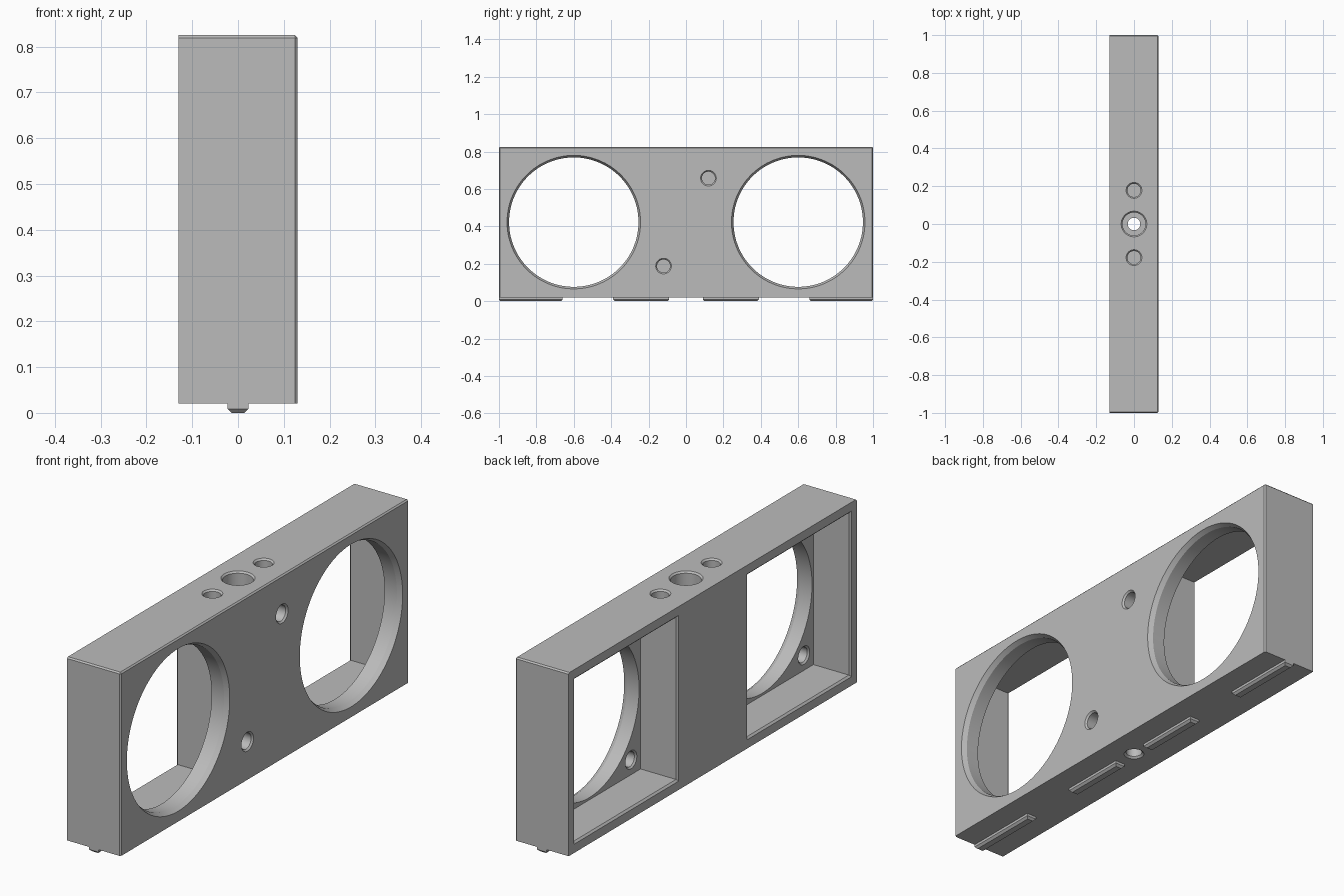
import bpy, bmesh
from math import cos, sin, pi, sqrt
from mathutils import Vector

if "Cube" in bpy.data.objects:
    bpy.data.objects.remove(bpy.data.objects["Cube"])

grey = bpy.data.materials.new("matte_grey")
grey.use_nodes = True
colour = (0.5, 0.5, 0.5, 1)
grey.diffuse_color = colour
grey.node_tree.nodes["Principled BSDF"].inputs["Base Color"].default_value = colour

HALF_X, HALF_Y, BASE, TOP = 0.13, 1.0, 0.02, 0.825
MID = (BASE + TOP) / 2
FLOOR_X = 0.05      # pocket floor
RIM = 0.007         # small chamfer on hole rims


def make_object(name, bm):
    bmesh.ops.recalc_face_normals(bm, faces=bm.faces)
    mesh = bpy.data.meshes.new(name)
    bm.to_mesh(mesh)
    bm.free()
    mesh.materials.append(grey)
    obj = bpy.data.objects.new(name, mesh)
    bpy.context.collection.objects.link(obj)
    return obj


def box(name, low, high, bevel_rule, width):
    """Box between two corners, with the edges chosen by a rule chamfered."""
    low, high = Vector(low), Vector(high)
    bm = bmesh.new()
    bmesh.ops.create_cube(bm, size=1)
    for v in bm.verts:
        v.co = (low + high) / 2 + v.co * (high - low)
    edges = [e for e in bm.edges if bevel_rule(e)]
    bmesh.ops.bevel(bm, geom=edges, offset=width, segments=1, affect='EDGES')
    return make_object(name, bm)


def cut(target, mouth, inward, profile, sides=64):
    """Subtract a lofted tool; profile is (radius, depth) from the mouth."""
    inward = Vector(inward)
    up = Vector((0, 0, 1)) if abs(inward.z) < 0.5 else Vector((1, 0, 0))
    side = inward.cross(up)
    bm = bmesh.new()
    rings = []
    for radius, depth in [(profile[0][0], -0.02)] + profile:
        ring = []
        for i in range(sides):
            a = 2 * pi * (i + 0.5) / sides
            ring.append(bm.verts.new(Vector(mouth) + inward * depth
                                     + (side * cos(a) + up * sin(a)) * radius))
        rings.append(ring)
    for a, b in zip(rings, rings[1:]):
        for i in range(sides):
            j = (i + 1) % sides
            bm.faces.new((a[i], a[j], b[j], b[i]))
    bm.faces.new(rings[0])
    bm.faces.new(rings[-1])
    tool = make_object("cutter", bm)
    tool.hide_render = True
    mod = target.modifiers.new("cut", 'BOOLEAN')
    mod.operation, mod.solver, mod.object = 'DIFFERENCE', 'EXACT', tool
    bpy.context.view_layer.objects.active = target
    bpy.ops.object.modifier_apply(modifier=mod.name)
    bpy.data.objects.remove(tool)


def rimmed(radius, depth):
    return [(radius, 0), (radius - RIM, RIM), (radius - RIM, depth)]


# Body: chamfered on the outer upright edges and round the top
def body_edge(e):
    mid = (e.verts[0].co + e.verts[1].co) / 2
    on_top, on_right = mid.z > TOP - 0.01, mid.x > HALF_X - 0.01
    on_end = abs(mid.y) > HALF_Y - 0.01
    return sum((on_top, on_right, on_end)) == 2


body = box("housing", (-HALF_X, -HALF_Y, BASE), (HALF_X, HALF_Y, TOP), body_edge, 0.006)

# Two square pockets, each with a round opening and corner holes
for y in (-0.6, 0.6):
    half = 0.36 * sqrt(2)
    lip = 0.008 * sqrt(2)
    cut(body, (-HALF_X, y, MID), (1, 0, 0),
        [(half + lip / 2, 0), (half - lip / 2, 0.008), (half - lip / 2, FLOOR_X + HALF_X)], 4)
    cut(body, (HALF_X, y, MID), (-1, 0, 0),
        [(0.357, 0), (0.346, 0.02), (0.346, 0.12)], 96)
    for dy in (-0.29, 0.29):
        for dz in (-0.29, 0.29):
            cut(body, (FLOOR_X, y + dy, MID + dz), (1, 0, 0), rimmed(0.04, 0.05), 32)

# Blind holes on the broad face and the top
for s in (-1, 1):
    cut(body, (HALF_X, 0.12 * s, MID + 0.235 * s), (-1, 0, 0), rimmed(0.042, 0.09), 40)
    cut(body, (0, 0.178 * s, TOP), (0, 0, -1), rimmed(0.042, 0.1), 40)

# Stepped vertical passage through the middle
cut(body, (0, 0, TOP), (0, 0, -1), rimmed(0.068, 0.1), 48)
cut(body, (0, 0, BASE), (0, 0, 1), [(0.041, 0), (0.033, 0.008), (0.033, 0.75)], 40)

bpy.ops.object.select_all(action='DESELECT')
body.select_set(True)
bpy.context.view_layer.objects.active = body
bpy.ops.object.shade_smooth_by_angle(angle=0.4)

# Locating rails under the base, chamfered at the bottom
for side, sign in (("front", -1), ("back", 1)):
    for place, a, b in (("inner", 0.09, 0.39), ("outer", 0.66, HALF_Y)):
        y0, y1 = sorted((a * sign, b * sign))
        box(f"{side}_{place}_rail", (-0.023, y0, 0), (0.023, y1, BASE + 0.004),
            lambda e: all(v.co.z < 0.001 for v in e.verts), 0.009)
